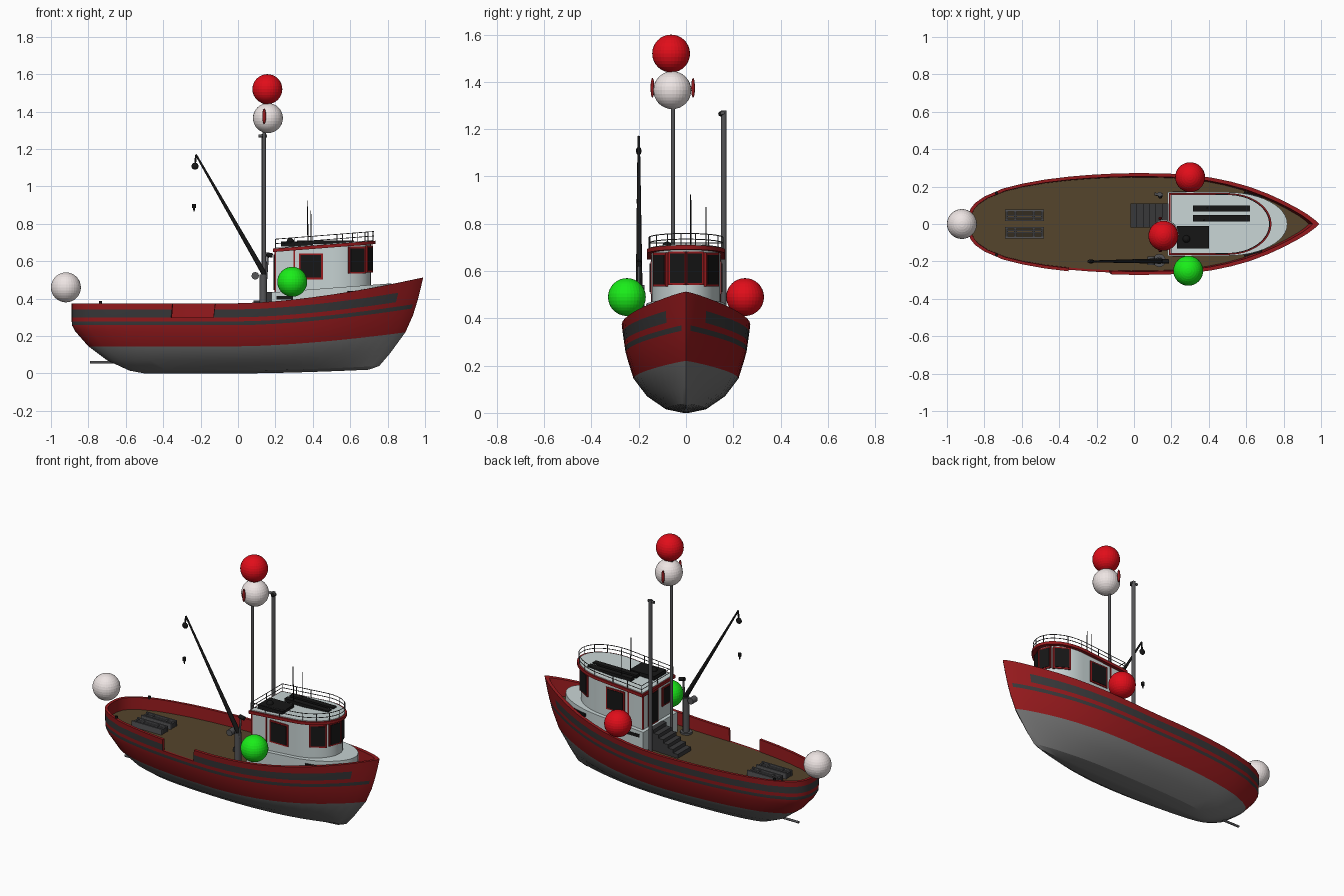
import bpy, bmesh, math
from mathutils import Vector, Matrix

if "Cube" in bpy.data.objects:
    bpy.data.objects.remove(bpy.data.objects["Cube"])


def mat(name, *c):
    m = bpy.data.materials.new(name)
    m.diffuse_color = (*c, 1)
    m.use_nodes = True
    m.node_tree.nodes["Principled BSDF"].inputs["Base Color"].default_value = m.diffuse_color
    return m


RED = mat("hull_red", .30, .01, .012)
GREY = mat("bottom_grey", .17, .17, .17)
STRIPE = mat("stripe_grey", .04, .04, .042)
DECK = mat("deck_brown", .09, .058, .025)
WHITE = mat("house_white", .58, .66, .66)
BLACK = mat("black", .008, .008, .008)
STEEL = mat("steel", .09, .09, .095)
L_RED = mat("light_red", .75, .004, .01)
L_GREEN = mat("light_green", .01, .85, .01)
L_WHITE = mat("light_white", .85, .78, .77)


def finish(name, bm, *mats, smooth=None):
    bmesh.ops.recalc_face_normals(bm, faces=bm.faces)
    me = bpy.data.meshes.new(name)
    bm.to_mesh(me)
    bm.free()
    ob = bpy.data.objects.new(name, me)
    bpy.context.collection.objects.link(ob)
    for m in mats:
        me.materials.append(m)
    if smooth:
        bpy.ops.object.select_all(action='DESELECT')
        ob.select_set(True)
        bpy.context.view_layer.objects.active = ob
        bpy.ops.object.shade_smooth_by_angle(angle=math.radians(smooth))
    return ob


def box(name, c, s, m, rot=0):
    bm = bmesh.new()
    bmesh.ops.create_cube(bm, size=1, matrix=Matrix.Translation(c) @ Matrix.Rotation(rot, 4, 'Z')
                          @ Matrix.Diagonal((*s, 1)))
    return finish(name, bm, m)


def rod(name, a, b, r1, m, r2=None, seg=12):
    a, b = Vector(a), Vector(b)
    d = b - a
    bm = bmesh.new()
    bmesh.ops.create_cone(bm, cap_ends=True, segments=seg, radius1=r1, radius2=r1 if r2 is None else r2,
                          depth=d.length, matrix=Matrix.Translation((a + b) / 2)
                          @ d.to_track_quat('Z', 'Y').to_matrix().to_4x4())
    return finish(name, bm, m, smooth=40)


def ball(name, c, r, m, scale=(1, 1, 1), seg=32):
    bm = bmesh.new()
    bmesh.ops.create_uvsphere(bm, u_segments=seg, v_segments=seg // 2, radius=r,
                              matrix=Matrix.Translation(c) @ Matrix.Diagonal((*scale, 1)))
    return finish(name, bm, m)


def plan(x0, xs, xf, hw, n=24):
    """House outline: straight sides and an elliptical front."""
    arc = [(xs + (xf - xs) * math.cos(t), hw * math.sin(t))
           for t in (math.pi * (i / n - .5) for i in range(n + 1))]
    return [(x0, -hw)] + arc + [(x0, hw)]


def prism(name, pts, zb, zt, m):
    bm = bmesh.new()
    lo = [bm.verts.new((x, y, zb(x))) for x, y in pts]
    hi = [bm.verts.new((x, y, zt(x))) for x, y in pts]
    n = len(pts)
    bm.faces.new(lo)
    bm.faces.new(hi)
    for i in range(n):
        bm.faces.new((lo[i], lo[(i + 1) % n], hi[(i + 1) % n], hi[i]))
    return finish(name, bm, m, smooth=30)


def wire(name, pts, r, m):
    cu = bpy.data.curves.new(name, 'CURVE')
    cu.dimensions = '3D'
    cu.bevel_depth = r
    cu.bevel_resolution = 1
    sp = cu.splines.new('POLY')
    sp.points.add(len(pts) - 1)
    for p, q in zip(sp.points, pts):
        p.co = (*q, 1)
    sp.use_cyclic_u = True
    cu.materials.append(m)
    bpy.context.collection.objects.link(bpy.data.objects.new(name, cu))


# Hull: levels lofted from one plan shape (x, half breadth)
SHAPE = [(-.89, 0), (-.888, .04), (-.875, .08), (-.85, .112), (-.8, .147), (-.7, .19), (-.6, .215),
         (-.48, .237), (-.35, .253), (-.23, .263), (-.12, .269), (0, .272), (.12, .271), (.22, .268),
         (.32, .26), (.42, .247), (.52, .226), (.62, .198), (.72, .16), (.8, .123), (.87, .086),
         (.93, .05), (.97, .02), (.99, 0)]
# stern x, bow x, z amidships, z at bow, half breadth
LEVELS = [(-.50, .70, 0, .02, .012), (-.58, .755, .015, .04, .085), (-.70, .815, .07, .11, .165),
          (-.80, .895, .145, .22, .222), (-.87, .935, .225, .31, .247), (-.888, .948, .258, .35, .256),
          (-.889, .955, .278, .373, .259), (-.89, .963, .30, .40, .262), (-.89, .976, .342, .452, .268),
          (-.89, .99, .375, .513, .272), (-.872, .955, .375, .506, .254), (-.872, .935, .30, .40, .25)]
COLS = [GREY, GREY, GREY, RED, RED, STRIPE, RED, STRIPE, RED, RED, RED]
MATS = [GREY, RED, STRIPE, DECK]
bm = bmesh.new()
grid = {}
for s in (1, -1):
    for j, (xs, xb, zm, zb, B) in enumerate(LEVELS):
        for i, (px, py) in enumerate(SHAPE):
            x = xs + (xb - xs) * (px + .89) / 1.88
            z = zm + (zb - zm) * max(0, x / xb) ** 1.6
            grid[s, j, i] = bm.verts.new((x, s * B * py / .272, z))
N = len(SHAPE)


def quad(vs, m):
    bm.faces.new(vs).material_index = MATS.index(m)


for s in (1, -1):
    for i in range(N - 1):
        gate = s == -1 and SHAPE[i][0] in (-.35, -.23)
        for j, m in enumerate(COLS):
            if gate and j >= 7:
                continue
            if m == STRIPE and i > (19 if j == 7 else 21):
                m = RED
            quad([grid[s, j, i], grid[s, j, i + 1], grid[s, j + 1, i + 1], grid[s, j + 1, i]], m)
        if gate:
            quad([grid[s, 7, i], grid[s, 7, i + 1], grid[s, 11, i + 1], grid[s, 11, i]], RED)
for i in (8, 10):
    quad([grid[-1, j, i] for j in range(7, 12)], RED)
for i in range(N - 1):
    for j, m in ((0, GREY), (11, DECK)):
        quad([grid[1, j, i], grid[1, j, i + 1], grid[-1, j, i + 1], grid[-1, j, i]], m)
bmesh.ops.remove_doubles(bm, verts=bm.verts, dist=.0005)
finish("hull", bm, *MATS, smooth=22)
rod("propeller_shaft", (-.79, 0, .06), (-.58, 0, .06), .007, STEEL)

# Deckhouse trunk and wheelhouse
roof_z = lambda x: .668 + .078 * (x - .2)
prism("trunk", plan(.18, .5, .82, .17), lambda x: .28, lambda x: .435 + .075 * (x - .2), WHITE)
prism("wheelhouse", plan(.2, .5, .71, .145), lambda x: .4, lambda x: roof_z(x) - .01, WHITE)
prism("roof_rim", plan(.188, .5, .735, .165), lambda x: roof_z(x) - .018, roof_z, RED)
prism("roof_top", plan(.196, .5, .722, .155), roof_z, lambda x: roof_z(x) + .004, WHITE)


def window(name, x, y, z, w, h, rot):
    box(name + "_frame", (x, y, z), (.012, w + .018, h + .018), RED, rot)
    box(name + "_glass", (x, y, z), (.018, w, h), BLACK, rot)


for s in (1, -1):
    for k, (deg, w) in enumerate(((14, .066), (49, .086))):
        t = math.radians(deg)
        nx, ny = math.cos(t) / .21, s * math.sin(t) / .145
        window("front_window", .5 + .207 * math.cos(t), s * .143 * math.sin(t), .612 - .006 * k, w, .125,
               math.atan2(ny, nx))
    window("side_window", .39, s * .145, .572, .11, .12, math.pi / 2)
    box("side_trim", (.30, s * .145, .55), (.008, .008, .23), RED)
    box("corner_trim", (.2, s * .145, .55), (.008, .008, .22), RED)
    box("trunk_slit_fore", (.635, s * .152, .432), (.10, .02, .02), BLACK, -s * .27)
    box("trunk_slit_aft", (.25, s * .17, .405), (.09, .006, .02), BLACK)
window("back_door", .2, .045, .54, .08, .19, 0)
window("back_window", .2, -.085, .57, .07, .1, 0)

# Roof railing, panels and aerials
rail = plan(.2, .5, .725, .157)
for h in (.026, .05):
    wire("roof_rail", [(x, y, roof_z(x) + h) for x, y in rail], .0022, STEEL)
for x, y in rail[::3] + [(.3, .157), (.4, .157), (.3, -.157), (.4, -.157), (.2, .157), (.2, 0)]:
    rod("rail_post", (x, y, roof_z(x)), (x, y, roof_z(x) + .05), .0022, STEEL, seg=6)
for y in (.083, .03):
    box("roof_panel", (.468, y, .702), (.305, .034, .02), BLACK)
box("roof_box", (.315, -.07, .692), (.17, .12, .025), BLACK)
ball("roof_dome", (.28, -.08, .705), .02, BLACK, seg=16)
rod("aerial_tall", (.375, .02, .68), (.37, .02, .925), .004, BLACK, .002, 8)
rod("aerial_short", (.39, .085, .68), (.39, .085, .87), .003, BLACK, .0015, 8)

# Masts and navigation lights
rod("main_mast", (.14, -.055, .30), (.14, -.055, 1.50), .009, STEEL)
rod("second_mast", (.137, .16, .30), (.137, .16, 1.28), .012, STEEL)
rod("mast_arm", (.11, .16, 1.27), (.155, .155, 1.27), .008, STEEL)
ball("mast_lamp", (.14, .147, 1.265), .011, BLACK, seg=12)
for y in (-.142, .03):
    ball("mast_side_lamp", (.14, y, 1.375), 1, RED, (.01, .008, .042), 16)
    rod("lamp_bracket", (.14, -.055, 1.365), (.14, y, 1.365), .003, STEEL)
for name, c, m in (("mast_light_white", (.16, -.058, 1.365), L_WHITE),
                   ("mast_light_red", (.157, -.063, 1.52), L_RED),
                   ("starboard_light", (.29, -.25, .49), L_GREEN),
                   ("port_light", (.30, .25, .49), L_RED),
                   ("stern_light", (-.92, 0, .46), L_WHITE)):
    ball(name, c, .08, m)

# Crane
rod("crane_pedestal", (.135, -.195, .29), (.135, -.195, .53), .02, STEEL)
rod("crane_foot", (.135, -.195, .30), (.135, -.195, .315), .035, STEEL)
rod("crane_boom", (.142, -.198, .53), (-.225, -.2, 1.17), .014, BLACK, .005)
rod("crane_winch", (.092, -.22, .522), (.092, -.175, .522), .02, STEEL)
rod("crane_lamp", (.15, -.2, .637), (.185, -.2, .63), .012, BLACK)
rod("crane_mast_rod", (.15, -.2, .5), (.16, -.2, .64), .006, STEEL)
rod("boom_link", (-.225, -.2, 1.165), (-.23, -.2, 1.11), .005, BLACK)
ball("boom_pulley", (-.23, -.2, 1.108), .019, BLACK, (1, .6, 1), 16)
rod("hook_block", (-.235, -.2, .905), (-.235, -.2, .885), .01, BLACK)
rod("hook_tip", (-.235, -.2, .885), (-.235, -.2, .865), .006, BLACK, .003)

# Stairs to the back door
for i in range(6):
    top = .325 + .022 * i
    box("stair_step", (-.003 + .034 * i, .045, (top + .29) / 2), (.034, .13, top - .29), STRIPE)

# Slatted stern hatches
for s in (1, -1):
    for y in (.02, .072):
        box("hatch_side", (-.585, s * y, .318), (.21, .01, .036), STEEL)
    for k in range(3):
        box("hatch_slat", (-.585, s * (.033 + .013 * k), .322), (.19, .007, .012), STEEL)
    for x in (-.68, -.635, -.535, -.49):
        box("hatch_bar", (x, s * .046, .315), (.014, .05, .03), STRIPE)
    rod("stern_bollard", (-.735, s * .165, .37), (-.735, s * .165, .388), .008, BLACK)
